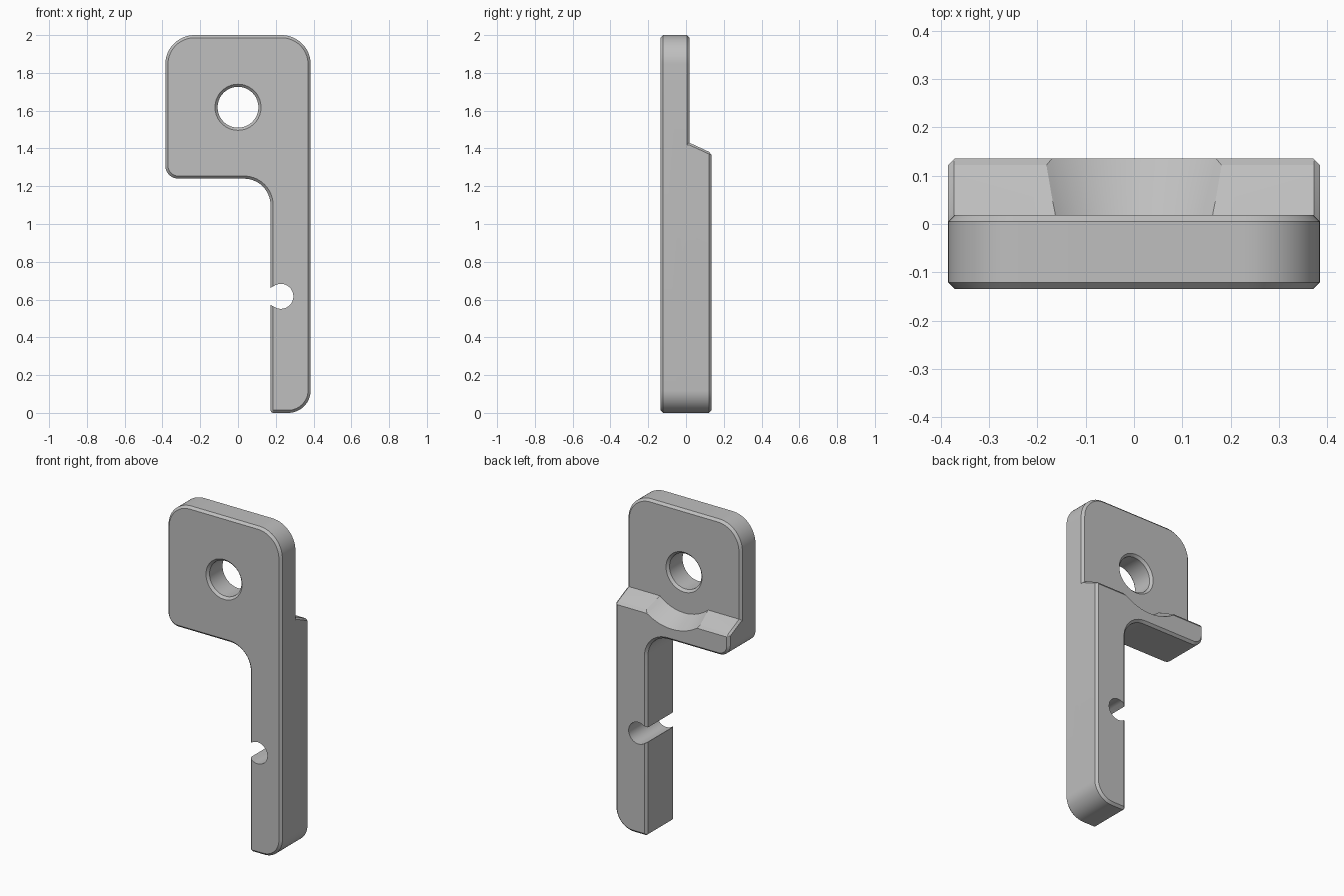
import bpy, bmesh
from math import sin, cos, radians, atan2, copysign, pi

if "Cube" in bpy.data.objects:
    bpy.data.objects.remove(bpy.data.objects["Cube"], do_unlink=True)

FRONT, BACK, PLATE_BACK, CHAMFER = -0.135, 0.136, 0.019, 0.014
HOLE_Z = 1.618

grey = bpy.data.materials.new("plain grey")
grey.use_nodes = True
grey.diffuse_color = (0.52, 0.52, 0.52, 1)
grey.node_tree.nodes["Principled BSDF"].inputs["Base Color"].default_value = grey.diffuse_color


def loft(name, loops):
    """Closed solid through equal-length loops of points."""
    bm = bmesh.new()
    rings = [[bm.verts.new(p) for p in loop] for loop in loops]
    for a, b in zip(rings, rings[1:]):
        for i in range(len(a)):
            j = (i + 1) % len(a)
            bm.faces.new((a[i], a[j], b[j], b[i]))
    bm.faces.new(rings[0])
    bm.faces.new(rings[-1])
    bmesh.ops.recalc_face_normals(bm, faces=bm.faces)
    mesh = bpy.data.meshes.new(name)
    bm.to_mesh(mesh)
    bm.free()
    mesh.materials.append(grey)
    obj = bpy.data.objects.new(name, mesh)
    bpy.context.collection.objects.link(obj)
    return obj


def combine(target, other, operation):
    mod = target.modifiers.new(operation, "BOOLEAN")
    mod.operation, mod.object, mod.solver = operation, other, "EXACT"
    bpy.context.view_layer.objects.active = target
    bpy.ops.object.modifier_apply(modifier=mod.name)
    bpy.data.objects.remove(other, do_unlink=True)


# Outline corners: x, z, inward signs, fillet radius (negative where concave)
CORNERS = [
    (0.172, 0, 1, 1, 0.016),
    (0.385, 0, -1, 1, 0.12),
    (0.385, 2, -1, -1, 0.155),
    (-0.385, 2, 1, -1, 0.155),
    (-0.385, 1.24, 1, 1, 0.07),
    (0.172, 1.24, 1, 1, -0.14),
]


def outline(y, inset, steps=14):
    pts = []
    for x, z, sx, sz, r in CORNERS:
        middle = atan2(-sz, -sx)
        for i in range(steps + 1):
            a = middle + copysign(pi / 4, r) * (2 * i / steps - 1)
            pts.append((x + sx * r + (r - inset) * cos(a), y,
                        z + sz * r + (r - inset) * sin(a)))
    return pts


def circle(y, r, n=64):
    return [(r * cos(2 * pi * i / n), y, HOLE_Z + r * sin(2 * pi * i / n)) for i in range(n)]


# Front plate, chamfered on both faces
plate = loft("latch_plate", [outline(FRONT, CHAMFER), outline(FRONT + CHAMFER, 0),
                             outline(PLATE_BACK - CHAMFER, 0), outline(PLATE_BACK, CHAMFER)])

# Thicker rear step, with a chamfered back face
step = loft("rear_step", [outline(-0.05, 0), outline(BACK - CHAMFER, 0), outline(BACK, CHAMFER)])

# Sloping top of the step, dropping at the ends to chamfer its side edges
slope = [(-0.1, 1.43), (PLATE_BACK, 1.43), (0.122, 1.382), (0.16, 1.336), (0.16, 2.1), (-0.1, 2.1)]
combine(step, loft("slope_cutter", [[(x, y, z - drop) for y, z in slope] for x, drop in
        ((-0.403, 0.03), (-0.373, 0), (0.373, 0), (0.403, 0.03))]), "DIFFERENCE")

# Conical clearance around the hole
combine(step, loft("cone_cutter", [circle(0, 0.24), circle(0.16, 0.316)]), "DIFFERENCE")
combine(plate, step, "UNION")

# Pivot hole, countersunk on both sides
combine(plate, loft("hole_cutter", [
    circle(FRONT - 0.01, 0.132), circle(FRONT + CHAMFER, 0.108),
    circle(PLATE_BACK - CHAMFER, 0.108), circle(PLATE_BACK + 0.01, 0.132)]), "DIFFERENCE")

# Round notch opening through the inner edge of the arm
notch = [(0.227 + 0.066 * cos(radians(a)), 0.617 + 0.066 * sin(radians(a)))
         for a in range(-118, 119, 4)]
notch += [(0.13, 0.638), (0.13, 0.596)]
combine(plate, loft("notch_cutter", [[(x, y, z) for x, z in notch] for y in (-0.2, 0.2)]),
        "DIFFERENCE")

bpy.ops.object.select_all(action="DESELECT")
plate.select_set(True)
bpy.context.view_layer.objects.active = plate
bpy.ops.object.shade_smooth_by_angle(angle=radians(25))
